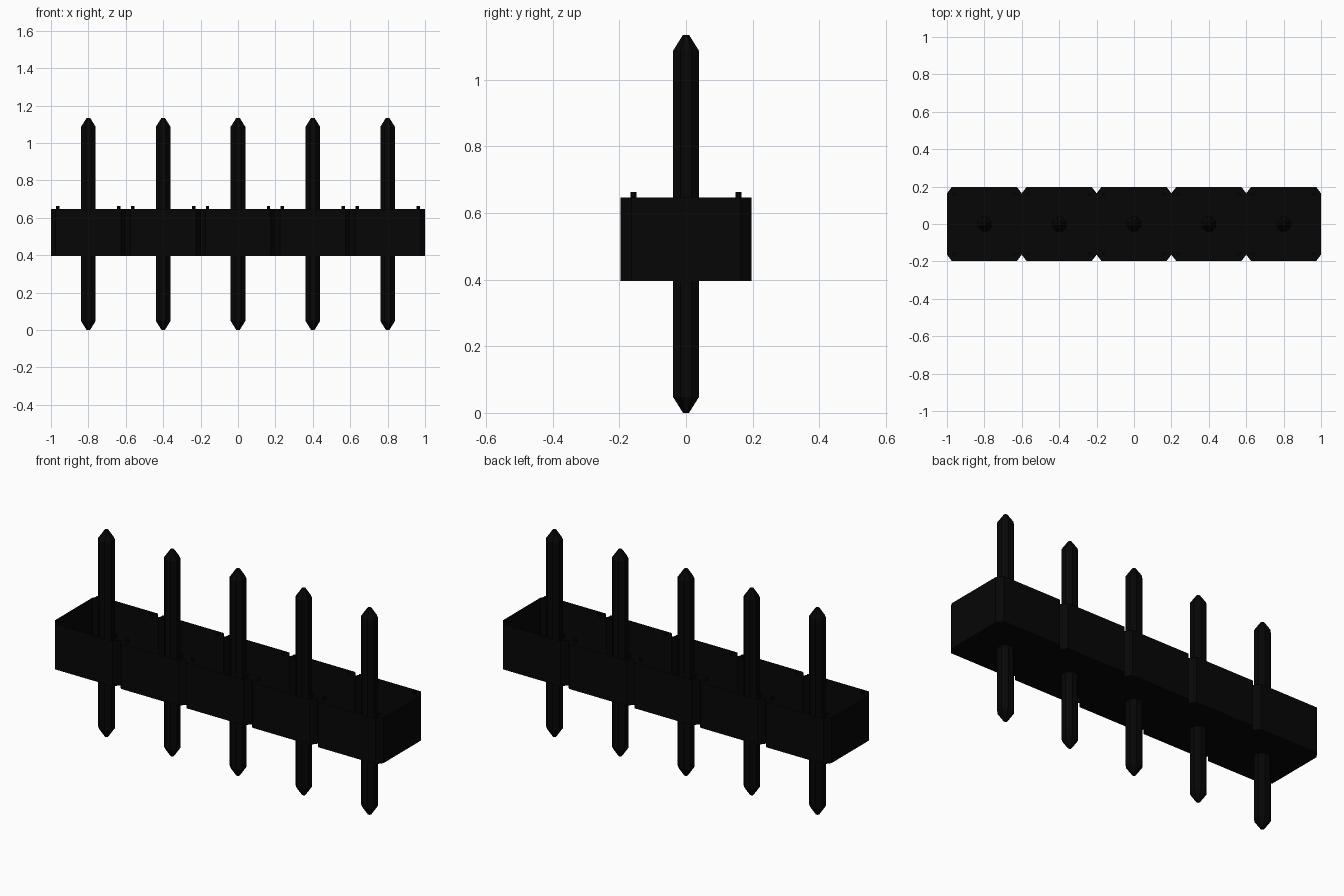
import bpy, bmesh, math

if "Cube" in bpy.data.objects:
    bpy.data.objects.remove(bpy.data.objects["Cube"], do_unlink=True)

PITCH, COUNT = 0.4, 5
Z0, Z1, HALF_Y = 0.396, 0.646, 0.197
CUT_X, CUT_Y = 0.025, 0.033          # corner chamfer
SIDES = 8                            # pins and nubs are octagonal
HEIGHT, APOTHEM, TIP, TAPER = 1.135, 0.039, 0.009, 0.048


def material(name, value):
    mat = bpy.data.materials.new(name)
    mat.use_nodes = True
    color = (value, value, value, 1)
    mat.diffuse_color = color
    bsdf = next(n for n in mat.node_tree.nodes if n.type == 'BSDF_PRINCIPLED')
    bsdf.inputs["Base Color"].default_value = color
    return mat


def make_object(name, bm, mat):
    bmesh.ops.recalc_face_normals(bm, faces=bm.faces)
    mesh = bpy.data.meshes.new(name)
    bm.to_mesh(mesh)
    bm.free()
    mesh.materials.append(mat)
    obj = bpy.data.objects.new(name, mesh)
    bpy.context.collection.objects.link(obj)
    return obj


def octagon(x, y, apothem):
    r = apothem / math.cos(math.pi / SIDES)
    angles = [(k + 0.5) * 2 * math.pi / SIDES for k in range(SIDES)]
    return [(x + r * math.cos(a), y + r * math.sin(a)) for a in angles]


def add_loft(bm, sections, close_top=True):
    """Skin a stack of (outline, z) sections, closed at the bottom."""
    rings = [[bm.verts.new((x, y, z)) for x, y in outline] for outline, z in sections]
    for low, high in zip(rings, rings[1:]):
        for k in range(len(low)):
            n = (k + 1) % len(low)
            bm.faces.new((low[k], low[n], high[n], high[k]))
    bm.faces.new(rings[0][::-1])
    if close_top:
        bm.faces.new(rings[-1])


black = material("black plastic", 0.0018)
centers = [(i - (COUNT - 1) / 2) * PITCH for i in range(COUNT)]

# Housing: open-topped tray with chamfered corners and a notch at every joint
edge = []
for cx in centers:
    a, b = cx - PITCH / 2, cx + PITCH / 2
    edge += [(a, CUT_Y - HALF_Y), (a + CUT_X, -HALF_Y), (b - CUT_X, -HALF_Y)]
edge.append((centers[-1] + PITCH / 2, CUT_Y - HALF_Y))
outline = edge + [(x, -y) for x, y in reversed(edge)]
bm = bmesh.new()
add_loft(bm, [(outline, Z0), (outline, Z1)], close_top=False)
make_object("housing", bm, black)

# Small standoff nubs near the corners of each section
bm = bmesh.new()
for cx in centers:
    for sx in (-1, 1):
        for sy in (-1, 1):
            ring = octagon(cx + sx * 0.163, sy * 0.158, 0.009)
            add_loft(bm, [(ring, Z1 - 0.002), (ring, 0.663)])
make_object("standoff_nubs", bm, black)

# Octagonal pins with tapered tips, running through the housing
profile = [(TIP, 0), (APOTHEM, TAPER), (APOTHEM, HEIGHT - TAPER), (TIP, HEIGHT)]
for i, cx in enumerate(centers):
    bm = bmesh.new()
    add_loft(bm, [(octagon(0, 0, r), z) for r, z in profile])
    make_object(f"pin_{i + 1}", bm, black).location.x = cx
